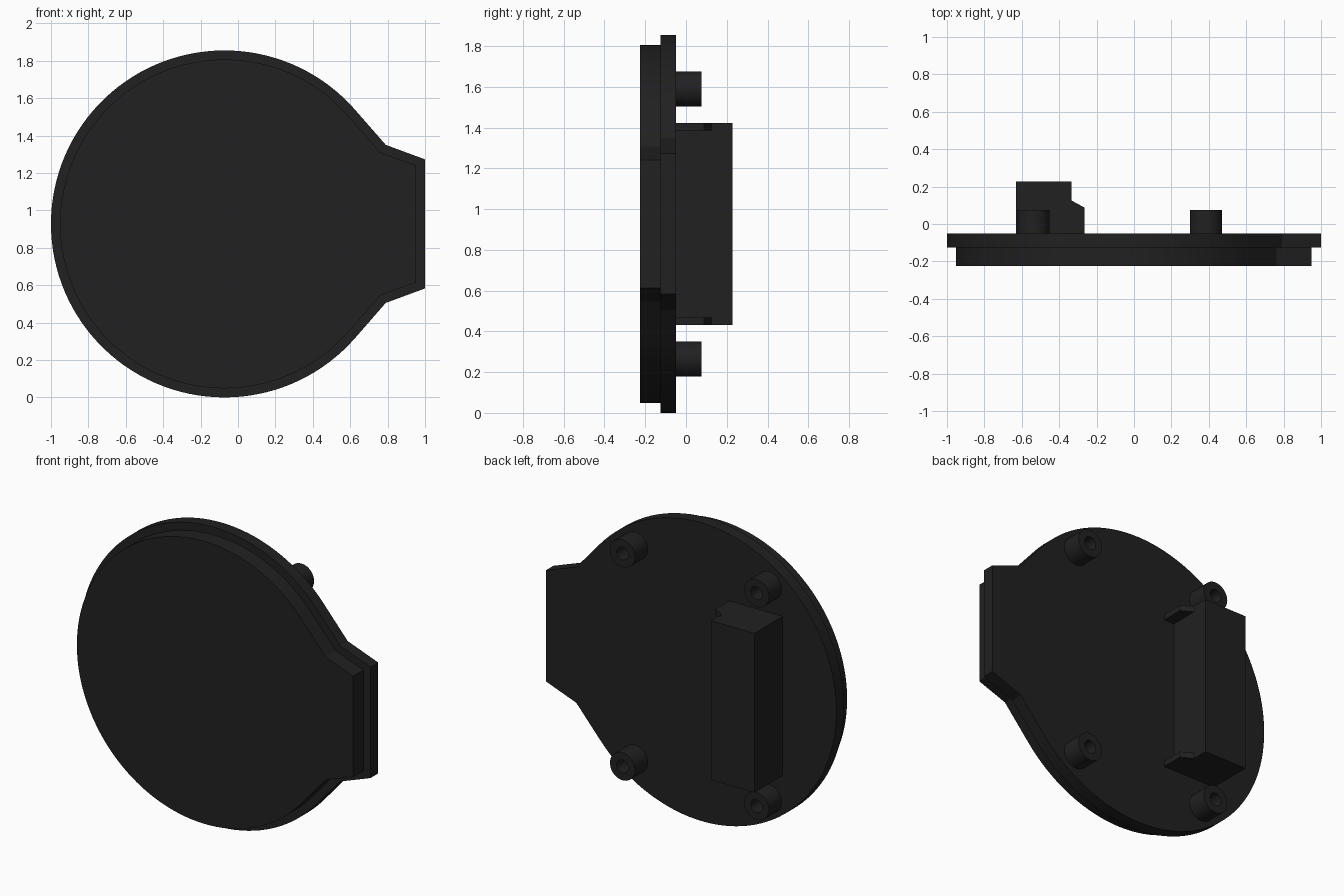
import bpy, bmesh, math
from mathutils import Vector

if "Cube" in bpy.data.objects:
    bpy.data.objects.remove(bpy.data.objects["Cube"])

CX, CZ = -0.0725, 0.9275          # centre of the round body
BACK = -0.05                      # rear face of the lid

dark = bpy.data.materials.new("dark_plastic")
dark.diffuse_color = (0.015, 0.015, 0.016, 1)
dark.use_nodes = True
dark.node_tree.nodes["Principled BSDF"].inputs["Base Color"].default_value = dark.diffuse_color


def finish(name, bm):
    bmesh.ops.recalc_face_normals(bm, faces=bm.faces)
    mesh = bpy.data.meshes.new(name)
    bm.to_mesh(mesh)
    bm.free()
    mesh.materials.append(dark)
    ob = bpy.data.objects.new(name, mesh)
    bpy.context.collection.objects.link(ob)
    bpy.ops.object.select_all(action='DESELECT')
    ob.select_set(True)
    bpy.context.view_layer.objects.active = ob
    bpy.ops.object.shade_smooth_by_angle(angle=math.radians(20))
    return ob


def prism(name, points, direction):
    """Extrude a closed 3D outline along a direction."""
    bm = bmesh.new()
    face = bm.faces.new([bm.verts.new(p) for p in points])
    ext = bmesh.ops.extrude_face_region(bm, geom=[face], use_keep_orig=True)
    verts = [g for g in ext["geom"] if isinstance(g, bmesh.types.BMVert)]
    bmesh.ops.translate(bm, verts=verts, vec=Vector(direction))
    return finish(name, bm)


def keyhole_outline(r, shoulder, tip, y, n=96):
    """Circle whose tangents run into a flared tab; shoulder and tip are (x, half height)."""
    dx, dz = shoulder[0] - CX, shoulder[1]
    a = math.atan2(dz, dx) + math.acos(r / math.hypot(dx, dz))   # tangent angle
    angles = [a + (2 * math.pi - 2 * a) * i / n for i in range(n + 1)]
    pts = [(tip[0], tip[1]), (shoulder[0], shoulder[1])]
    pts += [(CX + r * math.cos(t), r * math.sin(t)) for t in angles]
    pts += [(shoulder[0], -shoulder[1]), (tip[0], -tip[1])]
    return [(x, y, CZ + z) for x, z in pts]


def tube(name, x, z, r_out, r_in, y0, y1, n=40):
    """Hollow post along y, lathed from a rectangular section."""
    bm = bmesh.new()
    section = [(r_in, y0), (r_out, y0), (r_out, y1), (r_in, y1)]
    rings = [[bm.verts.new((x + r * math.cos(2 * math.pi * i / n), y,
                            z + r * math.sin(2 * math.pi * i / n)))
              for r, y in section] for i in range(n)]
    for i in range(n):
        a, b = rings[i], rings[(i + 1) % n]
        for j in range(4):
            k = (j + 1) % 4
            bm.faces.new((a[j], a[k], b[k], b[j]))
    return finish(name, bm)


# Lid: wide rear flange and inset front plate
prism("rear_flange", keyhole_outline(0.9275, (0.79, 0.4225), (1.0, 0.345), -0.125),
      (0, BACK + 0.125, 0))
prism("front_plate", keyhole_outline(0.879, (0.762, 0.381), (0.95, 0.314), -0.225),
      (0, 0.10, 0))

# Four hollow screw posts
for x, side in ((-0.5375, "left"), (0.385, "right")):
    for s, level in ((1, "upper"), (-1, "lower")):
        tube(f"post_{level}_{side}", x, CZ + s * 0.6625, 0.086, 0.04, BACK, 0.075)

# Tall block on the back
H = 0.495
prism("back_block", [(-0.63, BACK, CZ - H), (-0.335, BACK, CZ - H),
                     (-0.335, 0.228, CZ - H), (-0.63, 0.228, CZ - H)], (0, 0, 2 * H))

# Thin sloped-top ribs at both ends of the block
for s, level in ((1, "upper"), (-1, "lower")):
    z = CZ + s * H
    prism(f"block_rib_{level}", [(-0.335, BACK, z), (-0.265, BACK, z),
                                 (-0.265, 0.088, z), (-0.335, 0.126, z)],
          (0, 0, -s * 0.036))
